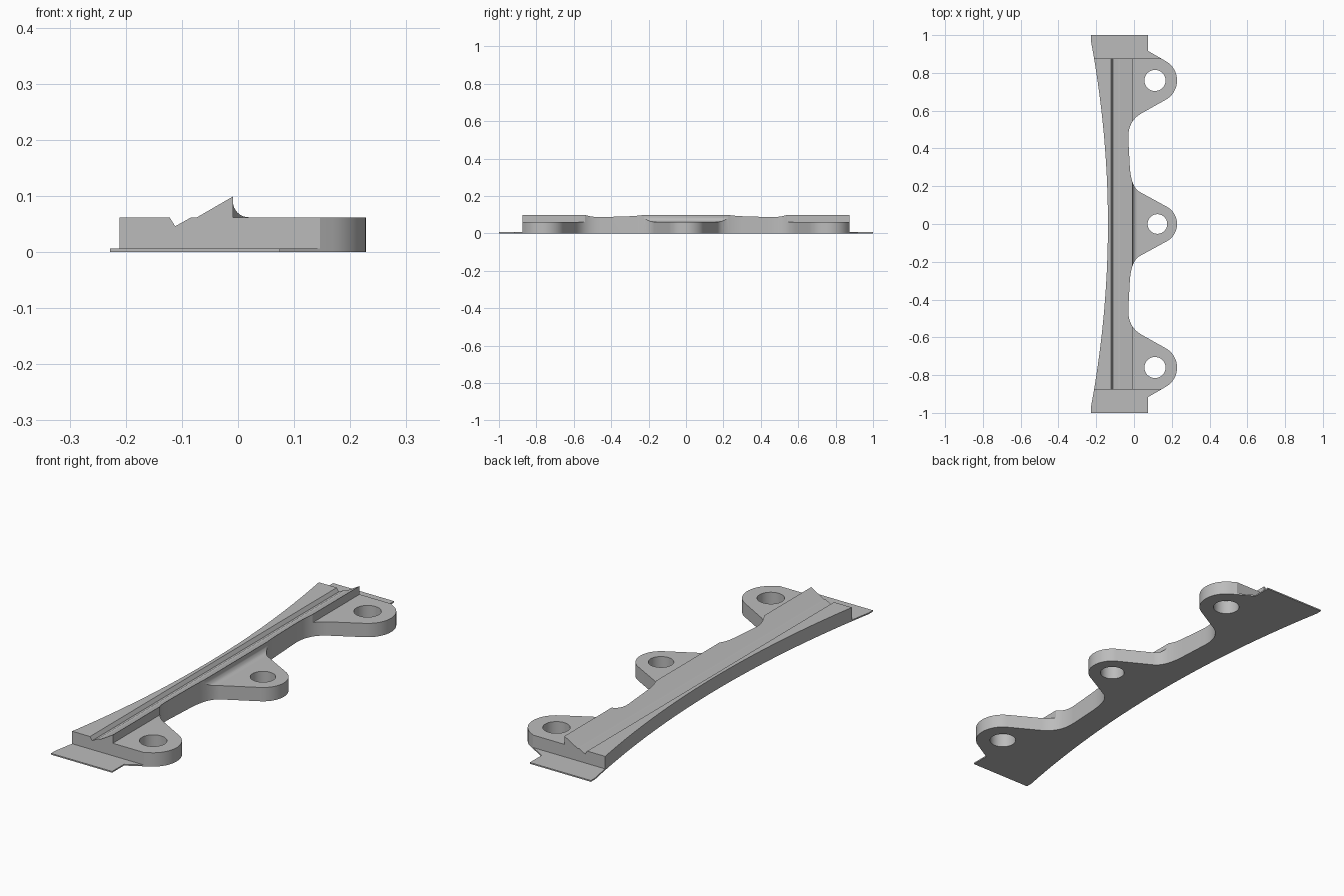
import bpy, bmesh
from math import sin, cos, radians
from mathutils import Vector

cube = bpy.data.objects.get("Cube")
if cube:
    bpy.data.objects.remove(cube)

grey = bpy.data.materials.new("plain_grey")
grey.use_nodes = True
grey.diffuse_color = (0.5, 0.5, 0.5, 1)
grey.node_tree.nodes["Principled BSDF"].inputs["Base Color"].default_value = (0.5, 0.5, 0.5, 1)

HALF, TAB_H, TOP, WALL = 0.875, 0.006, 0.062, -0.009


def finish(name, bm):
    bmesh.ops.recalc_face_normals(bm, faces=bm.faces)
    mesh = bpy.data.meshes.new(name)
    bm.to_mesh(mesh)
    bm.free()
    mesh.materials.append(grey)
    obj = bpy.data.objects.new(name, mesh)
    bpy.context.collection.objects.link(obj)
    return obj


def loft(name, rings):
    """Solid skinned through matching closed rings, capped at both ends."""
    bm = bmesh.new()
    loops = [[bm.verts.new(p) for p in ring] for ring in rings]
    n = len(loops[0])
    for a, b in zip(loops, loops[1:]):
        for i in range(n):
            j = (i + 1) % n
            bm.faces.new((a[i], a[j], b[j], b[i]))
    bm.faces.new(loops[0])
    bm.faces.new(loops[-1])
    return finish(name, bm)


def prism(name, outline, z0, z1):
    return loft(name, [[(x, y, z) for x, y in outline] for z in (z0, z1)])


def arc(cx, cy, r, a0, a1, n=20):
    angles = [radians(a0 + (a1 - a0) * i / n) for i in range(n + 1)]
    return [(cx + r * cos(a), cy + r * sin(a)) for a in angles]


def bend(a, c, b, n=12):
    a, b, c = Vector(a), Vector(b), Vector(c)
    return [tuple(a.lerp(c, i / n).lerp(c.lerp(b, i / n), i / n)) for i in range(n + 1)]


def back_x(y):
    return -0.138 - 0.0956 * y * y


def cut(obj, tool, operation):
    mod = obj.modifiers.new(operation.lower(), "BOOLEAN")
    mod.operation, mod.solver, mod.object = operation, "EXACT", tool
    tool.hide_render = True
    tool.hide_set(True)


# Rail section: flat ledge, V groove, sloped ridge, with a cove by the middle ear
def section(y, coved):
    pts = [(-0.3, 0), (-0.3, TOP), (-0.122, TOP), (-0.112, 0.046),
           (-0.083, TOP), (-0.073, TOP), (WALL, 0.099)]
    r = 0.028
    for i in range(9):
        a = radians(90 * i / 8)
        if coved:
            pts.append((WALL + r * (1 - cos(a)), TOP + r * (1 - sin(a))))
        else:
            pts.append((WALL, TOP + r * (1 - i / 8)))
    pts += [(0.3, TOP), (0.3, 0)]
    return [(x, y, z) for x, z in pts]


stations = [(-HALF, False), (-0.42, False), (-0.3, True),
            (0.3, True), (0.42, False), (HALF, False)]
body = loft("mounting_rail", [section(y, c) for y, c in stations])

# Plan outline: three rounded ears in front of a long shallow curved back
side = arc(0.124, 0, 0.104, 0, 60)
side += bend((0.03, 0.17), (-0.015, 0.196), (-0.022, 0.30))
side += bend((-0.03, 0.45), (-0.034, 0.544), (0.04, 0.586))
side += arc(0.111, 0.76, 0.117, -60, 60)
side += [(0.075, 0.916), (0.075, 1)]
back = [(back_x(1 - i / 20), 1 - i / 20) for i in range(41)]
outline = side + back + [(x, -y) for x, y in reversed(side[1:])]
cut(body, prism("outline_cutter", outline, -0.1, 0.2), "INTERSECT")

# Bolt holes
for i, (x, y, r) in enumerate([(0.111, -0.76, 0.056), (0.124, 0, 0.052), (0.111, 0.76, 0.056)]):
    ring = arc(x, y, r, 0, 360, 40)[:-1]
    cut(body, prism("hole_cutter_%d" % i, ring, -0.2, 0.3), "DIFFERENCE")

# Thin tabs at both ends
tab = [(0.075, 1), (-0.228, 1), (-0.228, 0.97), (back_x(0.92), 0.92),
       (back_x(HALF), HALF), (0.146, HALF), (0.075, 0.916)]
for name, s in (("front_tab", -1), ("back_tab", 1)):
    prism(name, [(x, y * s) for x, y in tab], 0, TAB_H)

# Apply the cuts and smooth only the curved walls
bpy.context.view_layer.update()
graph = bpy.context.evaluated_depsgraph_get()
mesh = bpy.data.meshes.new_from_object(body.evaluated_get(graph))
body.modifiers.clear()
body.data = mesh
for obj in [o for o in bpy.data.objects if "_cutter" in o.name]:
    bpy.data.objects.remove(obj)
bpy.ops.object.select_all(action="DESELECT")
body.select_set(True)
bpy.context.view_layer.objects.active = body
bpy.ops.object.shade_smooth_by_angle(angle=radians(25))
